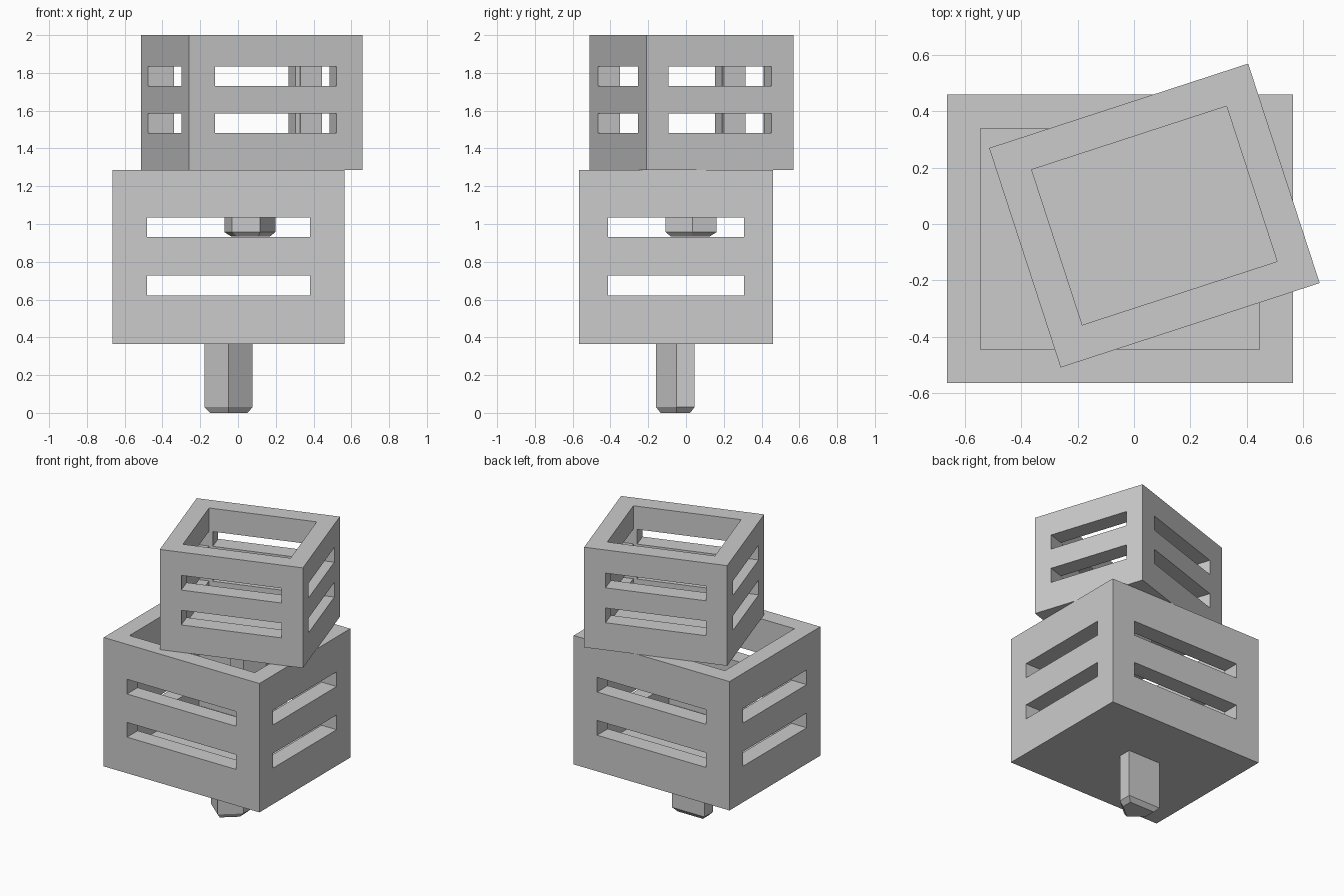
import bpy
import bmesh
from mathutils import Matrix, Vector

default_cube = bpy.data.objects.get("Cube")
if default_cube:
    bpy.data.objects.remove(default_cube, do_unlink=True)

GREY = (0.6, 0.6, 0.6, 1.0)
grey = bpy.data.materials.new("plain_grey")
grey.use_nodes = True
grey.diffuse_color = GREY
for node in grey.node_tree.nodes:
    if node.type == 'BSDF_PRINCIPLED':
        node.inputs["Base Color"].default_value = GREY

WALL = 0.12
SLOT_HEIGHT = 0.105


def add_object(name, bm, place):
    bmesh.ops.recalc_face_normals(bm, faces=bm.faces)
    mesh = bpy.data.meshes.new(name)
    bm.to_mesh(mesh)
    bm.free()
    mesh.materials.append(grey)
    obj = bpy.data.objects.new(name, mesh)
    obj.matrix_world = place
    bpy.context.collection.objects.link(obj)
    return obj


def box(name, size, base_z, place):
    """Box centred in plan, standing on base_z."""
    bm = bmesh.new()
    bmesh.ops.create_cube(bm, size=1.0)
    bmesh.ops.scale(bm, vec=size, verts=bm.verts)
    bmesh.ops.translate(bm, vec=(0, 0, base_z + size[2] / 2), verts=bm.verts)
    return add_object(name, bm, place)


def crate(name, size, slot_centres, place):
    """Open box with a floor and two slots through every wall."""
    w, d, h = size
    body = box(name, size, 0, place)
    cutters = [box("cavity_cutter", (w - 2 * WALL, d - 2 * WALL, h), WALL, place)]
    for z in slot_centres:
        low = z - SLOT_HEIGHT / 2
        cutters.append(box("front_slot_cutter", (w * 0.7, d * 2, SLOT_HEIGHT), low, place))
        cutters.append(box("side_slot_cutter", (w * 2, d * 0.7, SLOT_HEIGHT), low, place))
    for cutter in cutters:
        cutter.hide_render = True
        mod = body.modifiers.new("cut", 'BOOLEAN')
        mod.operation = 'DIFFERENCE'
        mod.solver = 'EXACT'
        mod.object = cutter
    # Bake the cuts, then drop the helpers
    bpy.context.view_layer.update()
    graph = bpy.context.evaluated_depsgraph_get()
    result = bpy.data.meshes.new_from_object(body.evaluated_get(graph))
    body.modifiers.clear()
    body.data = result
    for cutter in cutters:
        bpy.data.objects.remove(cutter, do_unlink=True)


def peg(name, half, back, shoulder, tip, length, chamfer, place):
    """Five-sided peg hanging below a crate, narrowed at its lower end."""
    profile = [(half, back), (-half, back), (-half, shoulder), (0, tip), (half, shoulder)]
    middle = Vector((0, (back + tip) / 2))
    bm = bmesh.new()
    rings = []
    for z, scale in ((0, 1), (chamfer - length, 1), (-length, 0.77)):
        points = [middle + (Vector(p) - middle) * scale for p in profile]
        rings.append([bm.verts.new((p.x, p.y, z)) for p in points])
    for upper, lower in zip(rings, rings[1:]):
        for i in range(len(profile)):
            j = (i + 1) % len(profile)
            bm.faces.new((upper[i], upper[j], lower[j], lower[i]))
    bm.faces.new(rings[0])
    bm.faces.new(rings[-1])
    add_object(name, bm, place)


# Large lower crate and its peg
lower_place = Matrix.Translation((-0.05, -0.053, 0.365))
crate("lower_crate", (1.23, 1.025, 0.92), (0.31, 0.618), lower_place)
peg("lower_peg", 0.128, 0.098, 0.003, -0.105, 0.365, 0.03, lower_place)

# Smaller upper crate, turned on top of the lower one
upper_place = Matrix.Translation((0.0725, 0.03, 1.285)) @ Matrix.Rotation(0.315, 4, 'Z')
crate("upper_crate", (0.968, 0.82, 0.715), (0.248, 0.497), upper_place)
peg("upper_peg", 0.12, 0.1, -0.035, -0.145, 0.35, 0.022, upper_place)
